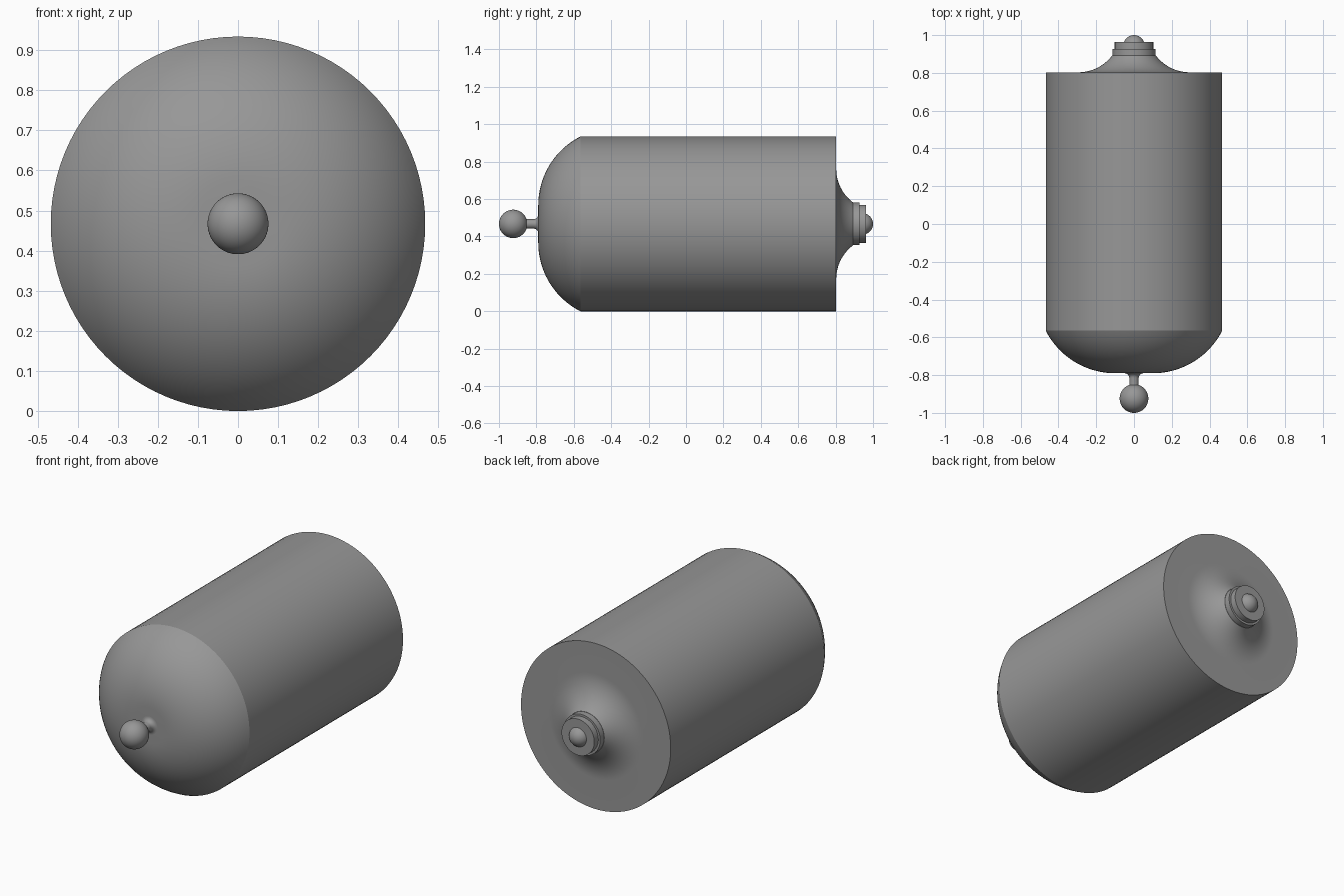
import bpy, bmesh
from math import sin, cos, asin, pi, radians, degrees

if "Cube" in bpy.data.objects:
    bpy.data.objects.remove(bpy.data.objects["Cube"])

R = 0.467      # body radius, also the height of the axis
SEG = 96

grey = bpy.data.materials.new("dark_grey")
grey.diffuse_color = (0.31, 0.31, 0.31, 1)
grey.use_nodes = True
grey.node_tree.nodes["Principled BSDF"].inputs["Base Color"].default_value = grey.diffuse_color


def lathe(name, profile, angle=25):
    """Spin (y, radius) points, listed front to back, around the y axis."""
    bm = bmesh.new()
    rings = []
    for y, r in profile:
        if r < 1e-5:
            rings.append([bm.verts.new((0, y, R))])
        else:
            rings.append([bm.verts.new((r * cos(2 * pi * i / SEG), y,
                                        R + r * sin(2 * pi * i / SEG)))
                          for i in range(SEG)])
    for a, b in zip(rings, rings[1:]):
        for i in range(SEG):
            j = (i + 1) % SEG
            face = [a[i], a[j]] if len(a) > 1 else [a[0]]
            face += [b[j], b[i]] if len(b) > 1 else [b[0]]
            bm.faces.new(face)
    bmesh.ops.recalc_face_normals(bm, faces=bm.faces)
    me = bpy.data.meshes.new(name)
    bm.to_mesh(me)
    bm.free()
    me.materials.append(grey)
    ob = bpy.data.objects.new(name, me)
    bpy.context.collection.objects.link(ob)
    bpy.ops.object.select_all(action='DESELECT')
    ob.select_set(True)
    bpy.context.view_layer.objects.active = ob
    bpy.ops.object.shade_smooth_by_angle(angle=radians(angle))
    return ob


def arc(cy, cr, rad, a0, a1, n):
    """Arc points (y, radius); angle 0 points to +y, 90 points outward."""
    return [(cy + rad * cos(radians(a0 + (a1 - a0) * i / n)),
             max(0, cr + rad * sin(radians(a0 + (a1 - a0) * i / n))))
            for i in range(n + 1)]


# Main shell: flat-nosed dome, straight barrel, flared back plate
flat, front, seam, back = 0.10, -0.79, -0.565, 0.803
sag, half = seam - front, R - flat
dome_r = (sag ** 2 + half ** 2) / (2 * sag)
dome = arc(front + dome_r, flat, dome_r, 180, 180 - degrees(asin(half / dome_r)), 20)
flare = arc(back + 0.225, 0.295, 0.225, 180, 233, 14)
lathe("body", [(front, 0)] + dome + [(back, R)] + flare + [(flare[-1][0], 0)], 20)

# Front knob: ball on a thin neck that flares into the dome
ball_r, neck_r, fillet_r = 0.076, 0.025, 0.025
ball = arc(ball_r - 1, 0, ball_r, 180, degrees(asin(neck_r / ball_r)), 28)
fillet = arc(-0.815, neck_r + fillet_r, fillet_r, 270, 360, 8)
lathe("front_knob", ball + fillet + [(-0.785, neck_r + fillet_r)], 40)

# Back terminal: two stepped collars and a rounded button
lathe("back_collar_large", [(0.888, 0), (0.888, 0.114), (0.927, 0.114), (0.927, 0)])
lathe("back_collar_small", [(0.927, 0), (0.927, 0.102), (0.963, 0.102), (0.963, 0)])
lathe("back_button", arc(0.943, 0, 0.057, 90, 0, 14)[::1])
